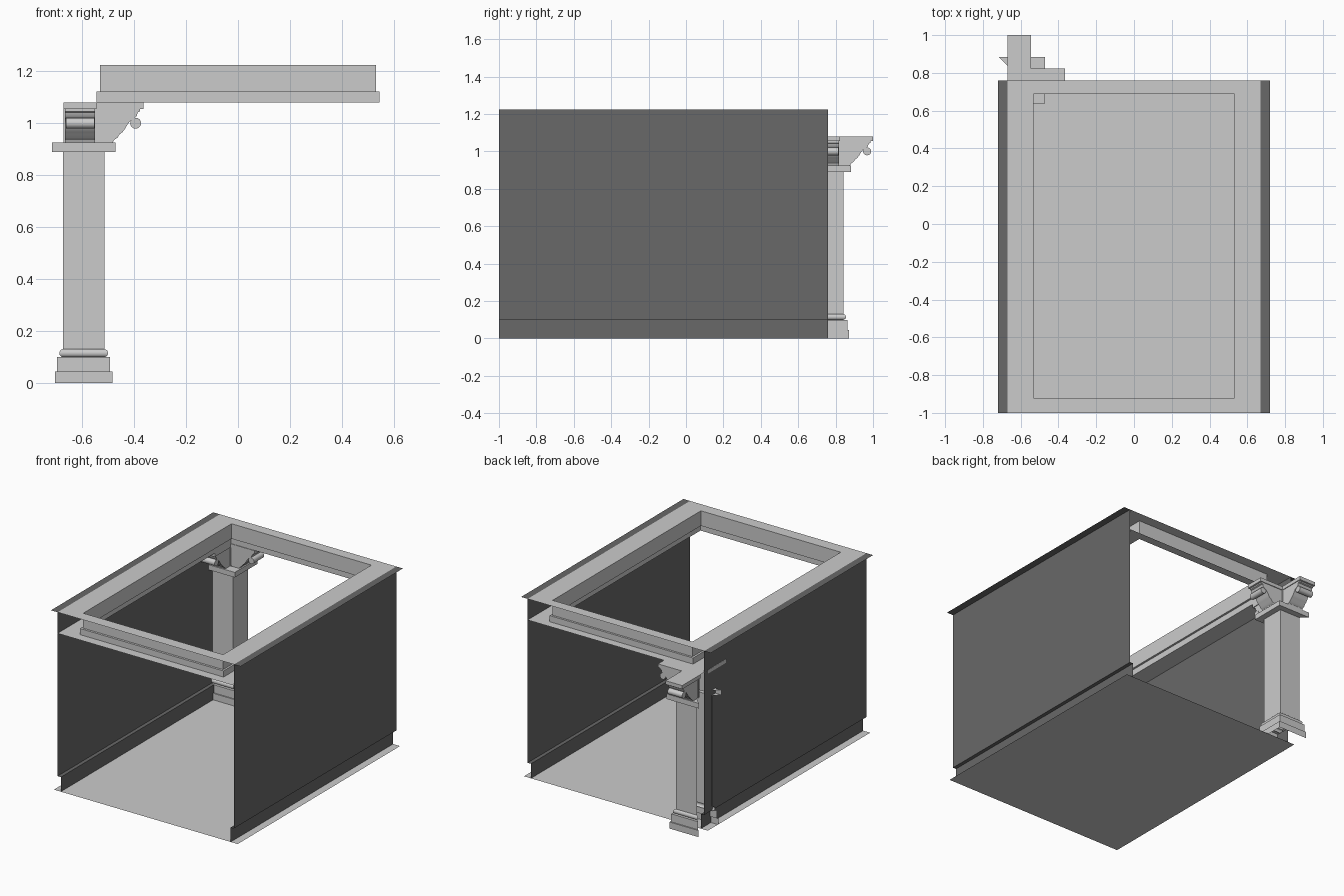
import bpy, bmesh, math
from mathutils import Matrix, Vector

if "Cube" in bpy.data.objects:
    bpy.data.objects.remove(bpy.data.objects["Cube"])

Y0, Y1 = -1.0, 0.76          # room depth range
TOP, CEIL = 1.225, 1.08      # upper and lower ceiling heights
WALL = 0.67                  # half width of the room
CX, CY = -0.594, 0.761       # pilaster centre


def finish(name, bm, mat=None, fix=True):
    if fix:
        bmesh.ops.recalc_face_normals(bm, faces=bm.faces)
    me = bpy.data.meshes.new(name)
    bm.to_mesh(me)
    bm.free()
    ob = bpy.data.objects.new(name, me)
    bpy.context.collection.objects.link(ob)
    if mat:
        me.materials.append(mat)
    return ob


def rect(bm, x0, x1, y0, y1, z):
    return [bm.verts.new(p) for p in ((x0, y0, z), (x1, y0, z), (x1, y1, z), (x0, y1, z))]


def bridge(bm, a, b, sides=None):
    n = len(a)
    for i in range(sides or n):
        bm.faces.new((a[i], a[(i + 1) % n], b[(i + 1) % n], b[i]))


def pilaster_shell(name, profile):
    """Three-sided mouldings from (half width, z) pairs, open towards the wall."""
    bm = bmesh.new()
    rings = [rect(bm, CX - h, CX + h, CY - h, CY + h, z) for h, z in profile]
    for a, b in zip(rings, rings[1:]):
        bridge(bm, a, b, 3)
    return finish(name, bm, fix=False)


def prism(bm, profile, half, place):
    """Extrude a (reach, z) outline sideways by +-half and move it into place."""
    sides = [[bm.verts.new(place @ Vector((u, s * half, z))) for u, z in profile] for s in (-1, 1)]
    bridge(bm, sides[0], sides[1])
    bm.faces.new(sides[0][::-1])
    bm.faces.new(sides[1])


dark = bpy.data.materials.new("dark_wall")
dark.diffuse_color = (0.14, 0.14, 0.14, 1)
dark.use_nodes = True
dark.node_tree.nodes["Principled BSDF"].inputs["Base Color"].default_value = dark.diffuse_color

# Floor: single sheet
bm = bmesh.new()
bm.faces.new(rect(bm, -0.698, 0.698, Y0, Y1, 0))
finish("floor", bm, fix=False)

# Side walls: thin sheets with skirting and a flat outward strip at the top
for name, s in (("left_wall", -1), ("right_wall", 1)):
    bm = bmesh.new()
    line = [(0.645, 0), (0.645, 0.1), (WALL, 0.1), (WALL, TOP), (0.72, TOP)]
    rows = [[bm.verts.new((s * x, y, z)) for y in (Y0, Y1)] for x, z in line]
    for a, b in zip(rows, rows[1:]):
        q = (a[0], b[0], b[1], a[1])
        bm.faces.new(q if s > 0 else q[::-1])
    finish(name, bm, dark, fix=False)

# Ceiling: lower sheet, stepped recess, upper ring
bm = bmesh.new()
steps = [rect(bm, -WALL, WALL, Y0, Y1, CEIL)]
for x, y0, y1, z in ((0.545, -0.935, 0.702, CEIL), (0.545, -0.935, 0.702, 1.122),
                     (0.531, -0.92, 0.688, 1.122), (0.531, -0.92, 0.688, TOP)):
    steps.append(rect(bm, -x, x, y0, y1, z))
steps.append(rect(bm, -WALL, WALL, Y0, Y1, TOP))
for a, b in zip(steps, steps[1:]):
    bridge(bm, a, b)
finish("ceiling", bm, fix=False)

# Pilaster: plinth, rounded moulding, shaft, abacus
pilaster_shell("pilaster_base", [(0.11, 0), (0.11, 0.045), (0.102, 0.045), (0.102, 0.1), (0.08, 0.1)])
torus = [(0.08 + 0.014 * math.sin(math.pi * i / 8), 0.115 - 0.015 * math.cos(math.pi * i / 8))
         for i in range(9)]
moulding = pilaster_shell("pilaster_moulding", torus)
pilaster_shell("pilaster_shaft", [(0.08, 0.13), (0.08, 0.89)])
pilaster_shell("pilaster_abacus", [(0.08, 0.89), (0.122, 0.89), (0.122, 0.925), (0.06, 0.925)])

# Bracket outlines, reach measured from the pilaster centre
slab = [(0.04, 1.055), (0.23, 1.055), (0.23, 1.08), (0.04, 1.08)]
body = [(0.04, 0.925), (0.112, 0.925), (0.116, 0.935), (0.13, 0.944), (0.138, 0.957),
        (0.15, 0.966), (0.16, 0.98), (0.17, 0.997), (0.18, 1.01), (0.194, 1.017),
        (0.204, 1.027), (0.208, 1.042), (0.217, 1.046), (0.217, 1.055), (0.04, 1.055)]
roll = [(0.2 + 0.021 * math.cos(t * math.tau / 16), 1.0 + 0.021 * math.sin(t * math.tau / 16))
        for t in range(16)]

# Three brackets facing inward, forward and backward
parts = [moulding]
BX = CX - 0.014
for name, ang, ox, k in (("inner_bracket", 0, CX, 1.0), ("front_bracket", -90, BX, 1.02),
                         ("back_bracket", 90, BX, 1.037)):
    place = (Matrix.Translation((ox, CY, 0)) @ Matrix.Rotation(math.radians(ang), 4, 'Z')
             @ Matrix.Diagonal((k, 1, 1, 1)))
    bm = bmesh.new()
    prism(bm, slab, 0.063, place)
    prism(bm, body, 0.058, place)
    prism(bm, roll, 0.055, place)
    parts.append(finish(name, bm))

# Central block between the brackets: open box with a lid
bm = bmesh.new()
low, high = (rect(bm, BX - 0.063, BX + 0.063, CY - 0.063, CY + 0.063, z) for z in (0.925, CEIL))
bridge(bm, low, high, 3)
bm.faces.new(high)
finish("capital_block", bm, fix=False)

# Smooth the rounded parts, keep hard edges
for ob in parts:
    ob.select_set(True)
bpy.context.view_layer.objects.active = moulding
bpy.ops.object.shade_smooth_by_angle(angle=math.radians(35))
